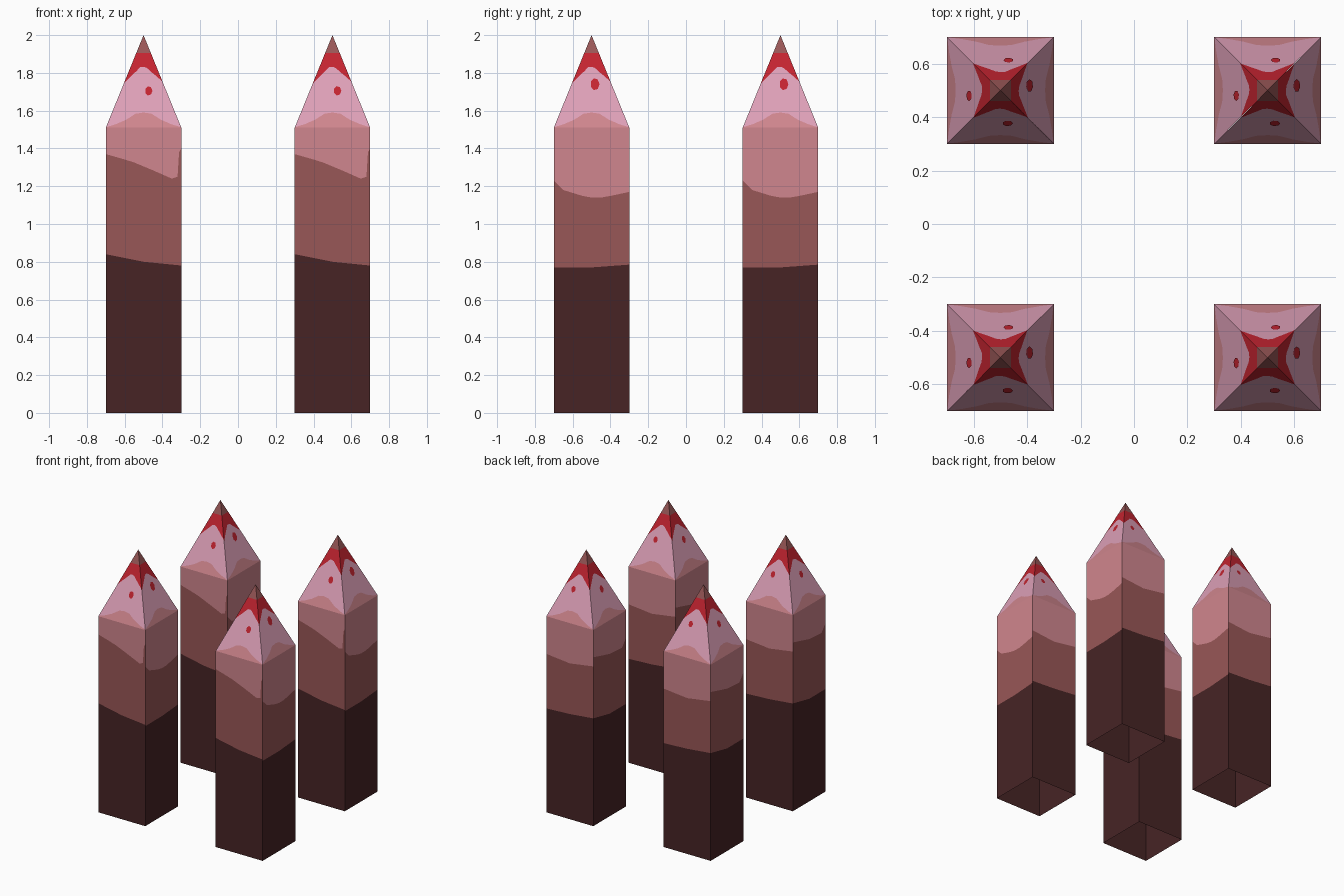
import bpy, bmesh, math
from mathutils import Vector

if "Cube" in bpy.data.objects:
    bpy.data.objects.remove(bpy.data.objects["Cube"])

HALF, EAVE, TOP = 0.2, 1.51, 2.0


def material(name, rgb):
    lin = [((c / 255 + 0.055) / 1.055) ** 2.4 for c in rgb]
    m = bpy.data.materials.new(name)
    m.diffuse_color = (*lin, 1)
    m.use_nodes = True
    m.node_tree.nodes["Principled BSDF"].inputs["Base Color"].default_value = m.diffuse_color
    return m


DARK, BROWN, SALMON, PINK, RED = range(5)
MATS = [material("dark maroon", (71, 36, 37)),
        material("dusty brown", (153, 87, 87)),
        material("salmon", (208, 134, 142)),
        material("pink", (222, 160, 184)),
        material("red", (196, 36, 48))]

# Painted band edges on each wall: (position across the face, height)
WALLS = {
    "front": ([(-1, .84), (0, .80), (1, .78)],
              [(-1, 1.37), (-.3, 1.33), (.3, 1.28), (.75, 1.24), (.9, 1.25), (.94, 1.38), (1, 1.4)]),
    "right": ([(-1, .77), (0, .77), (1, .785)],
              [(-1, 1.23), (-.75, 1.18), (-.1, 1.14), (.3, 1.14), (1, 1.17)]),
    "back": ([(-1, .80), (0, .81), (1, .83)],
             [(-1, 1.22), (0, 1.2), (1, 1.23)]),
    "left": ([(-1, .83), (0, .79), (1, .79)],
             [(-1, 1.3), (0, 1.25), (.75, 1.24), (1, 1.3)]),
}
# Painted band edges on every roof face
BLUSH = [(-1, 1.512), (-.6, 1.54), (-.2, 1.59), (.2, 1.59), (.6, 1.54), (1, 1.512)]
FLAME = [(-1, 1.745), (-.7, 1.79), (-.2, 1.835), (.2, 1.83), (.7, 1.79), (1, 1.755)]
# Red flecks on the roof faces: sideways offset, height, radius across, radius up
FLECKS = {"front": (.027, 1.705, .02, .025), "right": (.018, 1.74, .024, .032),
          "back": (-.03, 1.73, .018, .022), "left": (.02, 1.72, .02, .025)}
US = [-1, -.75, -.5, -.25, 0, .25, .5, .75, .9, .94, 1]


def height(curve, u):
    for (a, za), (b, zb) in zip(curve, curve[1:]):
        if u <= b:
            return za + (zb - za) * (u - a) / (b - a)
    return curve[-1][1]


def level(z):
    return [(-1, z), (1, z)]


def make_object(name, bm, centre):
    bmesh.ops.remove_doubles(bm, verts=bm.verts, dist=1e-5)
    mesh = bpy.data.meshes.new(name)
    bm.to_mesh(mesh)
    bm.free()
    for m in MATS:
        mesh.materials.append(m)
    ob = bpy.data.objects.new(name, mesh)
    ob.location = centre
    bpy.context.collection.objects.link(ob)


def add_bands(bm, place, curves, colours):
    for low, high, col in zip(curves, curves[1:], colours):
        for a, b in zip(US, US[1:]):
            pts = [place(a, height(low, a)), place(b, height(low, b)),
                   place(b, height(high, b)), place(a, height(high, a))]
            bm.faces.new([bm.verts.new(p) for p in pts]).material_index = col


def build_post(label, centre):
    shaft, roof, flecks = bmesh.new(), bmesh.new(), bmesh.new()
    for i, side in enumerate(("front", "right", "back", "left")):
        n = Vector((math.sin(i * math.pi / 2), -math.cos(i * math.pi / 2), 0))
        t = Vector((-n.y, n.x, 0))
        up = Vector((0, 0, 1))

        def wall(u, z):
            return n * HALF + t * (u * HALF) + up * z

        def slope(u, z):
            w = HALF * (TOP - z) / (TOP - EAVE)
            return n * w + t * (u * w) + up * z

        # hollow shaft, open underneath
        lower, upper = WALLS[side]
        add_bands(shaft, wall, [level(0), lower, upper, level(EAVE)], [DARK, BROWN, SALMON])
        # pointed roof with its brown tip
        add_bands(roof, slope, [level(EAVE), BLUSH, FLAME, level(1.905)], [SALMON, PINK, RED])
        tip = [slope(-1, 1.905), slope(1, 1.905), up * TOP]
        roof.faces.new([roof.verts.new(p) for p in tip]).material_index = BROWN
        # thin red fleck lying on the roof
        dx, z, rx, rz = FLECKS[side]
        ring = []
        for k in range(7):
            a = k * math.tau / 7
            p = slope(0, z + rz * math.sin(a)) + t * (dx + rx * math.cos(a)) + n * .003
            ring.append(flecks.verts.new(p))
        flecks.faces.new(ring).material_index = RED
    make_object(label + "_shaft", shaft, centre)
    make_object(label + "_roof", roof, centre)
    make_object(label + "_flecks", flecks, centre)


# Four matching posts on a square
for sx, xn in ((-1, "left"), (1, "right")):
    for sy, yn in ((-1, "front"), (1, "back")):
        build_post(f"{yn}_{xn}_post", (sx * .5, sy * .5, 0))
